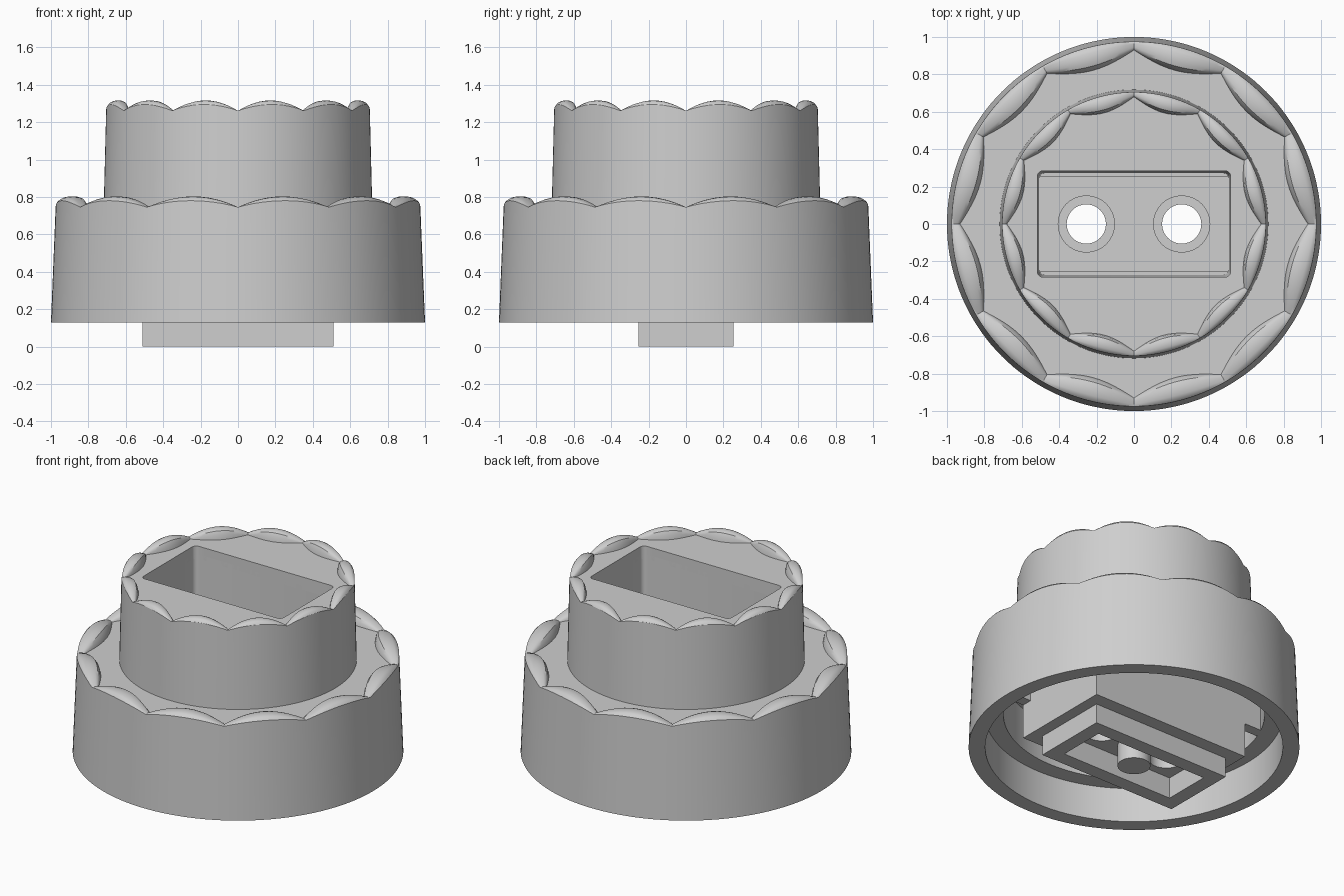
import bpy, bmesh, math

cube = bpy.data.objects.get("Cube")
if cube:
    bpy.data.objects.remove(cube, do_unlink=True)

grey = bpy.data.materials.new("light_grey")
grey.use_nodes = True
COLOUR = (0.62, 0.62, 0.62, 1)
grey.diffuse_color = COLOUR
grey.node_tree.nodes["Principled BSDF"].inputs["Base Color"].default_value = COLOUR


def finish(name, bm):
    bmesh.ops.recalc_face_normals(bm, faces=bm.faces[:])
    mesh = bpy.data.meshes.new(name)
    bm.to_mesh(mesh)
    bm.free()
    mesh.materials.append(grey)
    ob = bpy.data.objects.new(name, mesh)
    bpy.context.collection.objects.link(ob)
    return ob


def loft(name, loops):
    """Closed solid through a list of equal-length point loops, capped at both ends."""
    bm = bmesh.new()
    rings = [[bm.verts.new(p) for p in loop] for loop in loops]
    n = len(rings[0])
    for a, b in zip(rings, rings[1:]):
        for i in range(n):
            j = (i + 1) % n
            bm.faces.new((a[i], a[j], b[j], b[i]))
    bm.faces.new(rings[0])
    bm.faces.new(rings[-1])
    return finish(name, bm)


def rect(hx, hy, z, r=0.0, cx=0.0, cy=0.0):
    """Rectangle loop, with rounded corners when r is set."""
    pts = []
    for q, (sx, sy) in enumerate(((1, 1), (-1, 1), (-1, -1), (1, -1))):
        for k in range(5 if r else 1):
            a = math.pi / 2 * (q + k / 4)
            pts.append((cx + sx * (hx - r) + r * math.cos(a),
                        cy + sy * (hy - r) + r * math.sin(a), z))
    return pts


def box(name, hx, hy, z0, z1, cx=0.0, cy=0.0):
    return loft(name, [rect(hx, hy, z, 0, cx, cy) for z in (z0, z1)])


def cylinder(name, r, z0, z1, cx=0.0):
    angles = [math.tau * i / 32 for i in range(32)]
    return loft(name, [[(cx + r * math.cos(a), r * math.sin(a), z) for a in angles]
                       for z in (z0, z1)])


def cut(target, cutter):
    cutter.hide_render = True
    mod = target.modifiers.new("cut", "BOOLEAN")
    mod.operation, mod.solver, mod.object = "DIFFERENCE", "EXACT", cutter
    bpy.context.view_layer.objects.active = target
    bpy.ops.object.modifier_apply(modifier=mod.name)
    bpy.data.objects.remove(cutter, do_unlink=True)


def smooth(ob):
    bpy.ops.object.select_all(action="DESELECT")
    ob.select_set(True)
    bpy.context.view_layer.objects.active = ob
    bpy.ops.object.shade_smooth_by_angle(angle=math.radians(32))


SEG, LOBES = 144, 12
ANGLES = [math.tau * i / SEG for i in range(SEG)]
# Cross-section of a scalloped lobe, outside to inside: (position, height)
LOBE = ((1, 0.6), (0.9, 0.84), (0.75, 0.97), (0.55, 1), (0.35, 0.98),
        (0.18, 0.88), (0.06, 0.55), (0, 0))


def circle(r, z):
    return [(r * math.cos(a), r * math.sin(a), z) for a in ANGLES]


def scallops(outer, cusp, depth, floor, height):
    """Loops across a rim of lobes that meet in cusps."""
    loops = []
    for s, h in LOBE:
        loop = []
        for a in ANGLES:
            u = (a * LOBES / math.tau) % 1 * 2 - 1
            lobe = 1 - u * u
            inner = cusp - depth * lobe
            r = inner + (outer - inner) * s
            # a slight lift at the cusps keeps the rim above the floor
            z = floor + height * h * lobe + 0.006 * min(1, s * 4)
            loop.append((r * math.cos(a), r * math.sin(a), z))
        loops.append(loop)
    return loops


# Two-tier hollow body with scalloped rims
outside = [circle(0.9, 0.13), circle(1.0, 0.13)]
outside += scallops(0.975, 0.93, 0.08, 0.74, 0.057)
outside += [circle(0.718, 0.74)]
outside += scallops(0.705, 0.68, 0.065, 1.255, 0.055)
outside += [circle(0.05, 1.255)]
inside = [circle(r, z) for r, z in ((0.05, 1.17), (0.62, 1.17), (0.62, 0.64), (0.79, 0.64),
                                    (0.79, 0.36), (0.9, 0.36), (0.9, 0.13))]
body = loft("tiered_body", outside + inside)
bm = bmesh.new()
bm.from_mesh(body.data)
# open the end caps of the ring-shaped loft and weld its seam
bmesh.ops.delete(bm, geom=[f for f in bm.faces if len(f.verts) == SEG], context="FACES_ONLY")
bmesh.ops.remove_doubles(bm, verts=bm.verts[:], dist=1e-5)
bmesh.ops.recalc_face_normals(bm, faces=bm.faces[:])
bm.to_mesh(body.data)
bm.free()


def recess_cutter():
    return loft("recess_cutter", [rect(0.508, 0.272, 0.19, 0.03),
                                  rect(0.518, 0.286, 1.4, 0.03)])


cut(body, recess_cutter())

# Rectangular sleeve around the recess
sleeve = box("recess_sleeve", 0.585, 0.345, 0.13, 1.2)
cut(sleeve, recess_cutter())
cut(sleeve, box("sleeve_opening", 0.48, 0.22, 0.1, 0.3))

# Ribs joining the sleeve to the inner wall
for sx, side in ((1, "left"), (-1, "right")):
    for sy, end in ((-1, "front"), (1, "back")):
        box(f"{end}_{side}_rib", 0.09, 0.035, 0.36, 0.66, sx * 0.645, sy * 0.31)

# Base plate with hollow underside, two hollow studs and a pin
plate = box("base_plate", 0.51, 0.255, 0, 0.204)
cut(plate, box("plate_cavity", 0.415, 0.16, -0.1, 0.14))
for x, side in ((0.255, "left"), (-0.255, "right")):
    stud = cylinder(f"{side}_stud", 0.153, 0.2, 0.31, x)
    for ob in (plate, stud):
        cut(ob, cylinder("hole_cutter", 0.105, 0.1, 0.5, x))
    smooth(stud)
smooth(cylinder("underside_pin", 0.1, 0, 0.15))

for ob in (body, sleeve, plate):
    smooth(ob)
